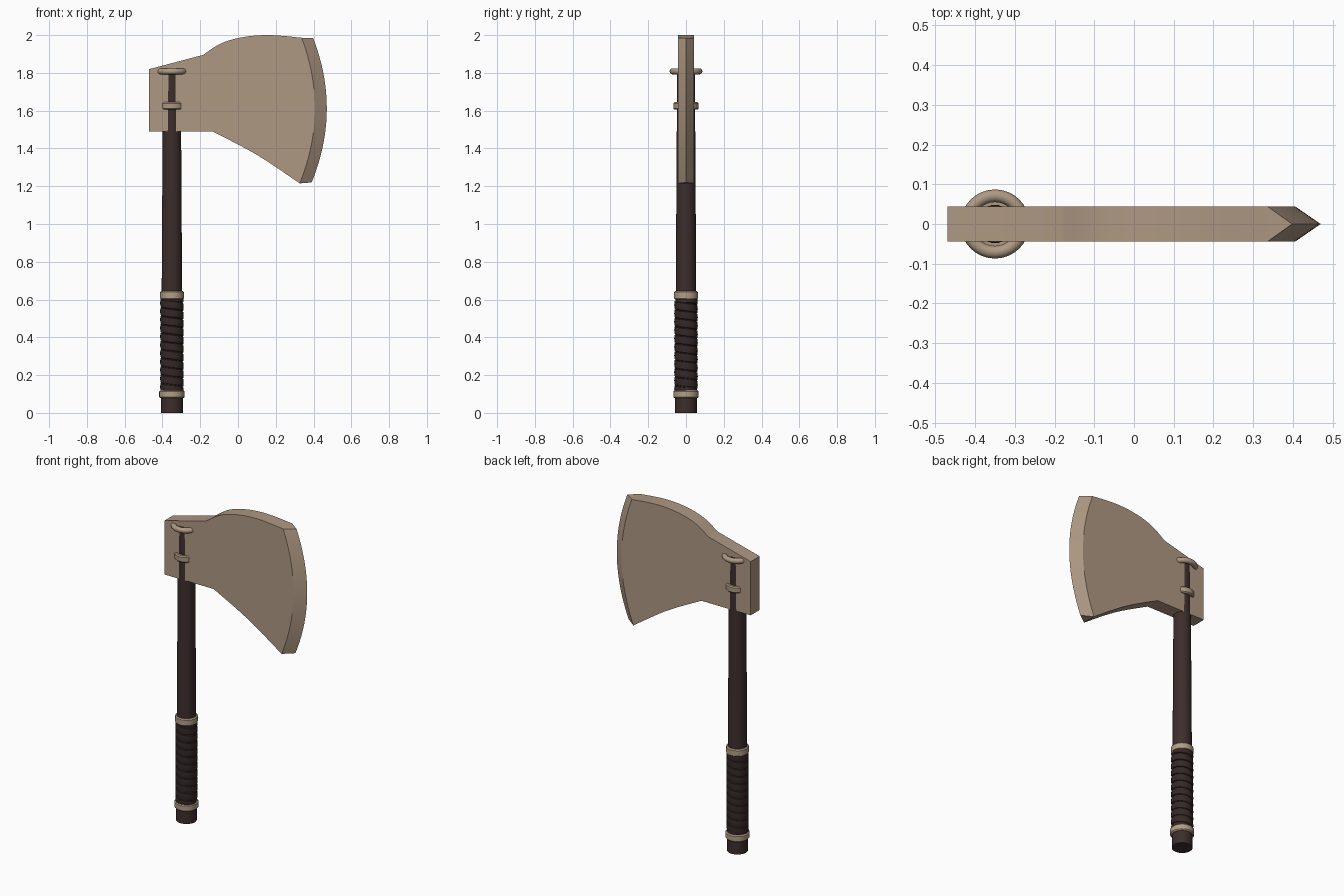
import bpy, bmesh, math

if "Cube" in bpy.data.objects:
    bpy.data.objects.remove(bpy.data.objects["Cube"])

HX = -0.35  # handle axis


def material(name, rgb):
    m = bpy.data.materials.new(name)
    m.diffuse_color = (*rgb, 1)
    m.use_nodes = True
    m.node_tree.nodes["Principled BSDF"].inputs["Base Color"].default_value = m.diffuse_color
    return m


STEEL = material("tan steel", (0.425, 0.315, 0.228))
BRASS = material("pale band", (0.445, 0.345, 0.24))
WOOD = material("dark wood", (0.046, 0.027, 0.026))
LEATHER = material("dark leather", (0.036, 0.021, 0.020))


def make(name, verts, faces, mat, angle=35):
    me = bpy.data.meshes.new(name)
    me.from_pydata(verts, [], faces)
    bm = bmesh.new()
    bm.from_mesh(me)
    bmesh.ops.recalc_face_normals(bm, faces=bm.faces)
    bm.to_mesh(me)
    bm.free()
    ob = bpy.data.objects.new(name, me)
    bpy.context.collection.objects.link(ob)
    me.materials.append(mat)
    bpy.ops.object.select_all(action='DESELECT')
    ob.select_set(True)
    bpy.context.view_layer.objects.active = ob
    bpy.ops.object.shade_smooth_by_angle(angle=math.radians(angle))
    return ob


def lathe(name, profile, mat, closed, n=32):
    """Spin (radius, z) points about the handle axis; open profiles get end caps."""
    k = len(profile)
    verts = [(HX + r * math.cos(2 * math.pi * i / n), r * math.sin(2 * math.pi * i / n), z)
             for i in range(n) for r, z in profile]
    faces = []
    for i in range(n):
        a, b = i * k, (i + 1) % n * k
        for j in range(k if closed else k - 1):
            j2 = (j + 1) % k
            faces.append((a + j, b + j, b + j2, a + j2))
    if not closed:
        faces += [tuple(i * k for i in range(n)), tuple(i * k + k - 1 for i in range(n))]
    return make(name, verts, faces, mat)


def band(name, z0, z1, inner, outer, mat):
    c = 0.006
    return lathe(name, [(inner, z0), (outer - c, z0), (outer, z0 + c),
                        (outer, z1 - c), (outer - c, z1), (inner, z1)], mat, True)


# Tapered shaft
lathe("handle", [(0.058, 0.0), (0.047, 1.815)], WOOD, False)

# Bands on the grip and head, round ring on top
band("grip_band_lower", 0.078, 0.12, 0.05, 0.067, BRASS)
band("grip_band_upper", 0.6, 0.645, 0.05, 0.063, BRASS)
band("head_band", 1.605, 1.645, 0.045, 0.066, STEEL)
lathe("head_ring", [(0.071 + 0.016 * math.cos(t * math.pi / 6),
                     1.808 + 0.016 * math.sin(t * math.pi / 6)) for t in range(12)],
      STEEL, True)

# Spiral leather wrap: a strip profile swept down a helix
TURNS, SEG = 11, 28
PITCH = (0.605 - 0.115) / TURNS
strip = [(0.054, 0.0), (0.0605, 0.08), (0.0625, 0.5), (0.0605, 0.92), (0.054, 1.0)]
verts, faces = [], []
for i in range(TURNS * SEG + 1):
    a = 2 * math.pi * i / SEG
    for r, f in strip:
        z = 0.605 + PITCH * (0.5 - f - i / SEG)
        z = min(max(z, 0.11), 0.61)
        verts.append((HX + r * math.cos(a), r * math.sin(a), z))
k = len(strip)
for i in range(TURNS * SEG):
    for j in range(k - 1):
        a = i * k + j
        faces.append((a, a + k, a + k + 1, a + 1))
make("grip_wrap", verts, faces, LEATHER)

# Axe head: flat plate with a wedge-shaped cutting edge
T, N = 0.0435, 24


def arc(xb, xt, zb, zt, bulge):
    pts = []
    for i in range(N + 1):
        u = i / N
        pts.append((xb + (xt - xb) * u + bulge * (1 - (2 * u - 1) ** 2), zb + (zt - zb) * u))
    return pts


def spline(points, steps=5):
    """Smooth curve through the points."""
    p = [points[0]] + points + [points[-1]]
    out = []
    for i in range(1, len(p) - 2):
        for s in range(steps):
            t = s / steps
            out.append(tuple(0.5 * (2 * b + (c - a) * t + (2 * a - 5 * b + 4 * c - d) * t * t
                                    + (3 * b - a - 3 * c + d) * t ** 3)
                             for a, b, c, d in zip(p[i - 1], p[i], p[i + 1], p[i + 2])))
    return out


lower = spline([(-0.135, 1.49), (0.1, 1.366), (0.327, 1.215)])
inner = arc(0.327, 0.337, 1.215, 1.986, 0.075)
upper = spline([(0.337, 1.986), (0.17, 2.0), (0.03, 1.99), (-0.09, 1.956), (-0.185, 1.895)])[1:]
outline = [(-0.47, 1.82), (-0.47, 1.49)] + lower + inner + upper + [(-0.185, 1.895)]
M, s = len(outline), 2 + len(lower)
edge = arc(0.39, 0.398, 1.22, 1.984, 0.076)
verts = ([(x, -T, z) for x, z in outline] + [(x, T, z) for x, z in outline]
         + [(x, 0, z) for x, z in edge])
faces = [tuple(range(M)), tuple(range(2 * M - 1, M - 1, -1))]
for i in range(M):
    j = (i + 1) % M
    if s <= i < s + N:
        e = 2 * M + i - s
        faces += [(i, j, e + 1, e), (M + j, M + i, e, e + 1)]
    else:
        faces.append((i, j, M + j, M + i))
faces += [(s, M + s, 2 * M), (s + N, M + s + N, 2 * M + N)]
make("axe_head", verts, faces, STEEL, 25)
